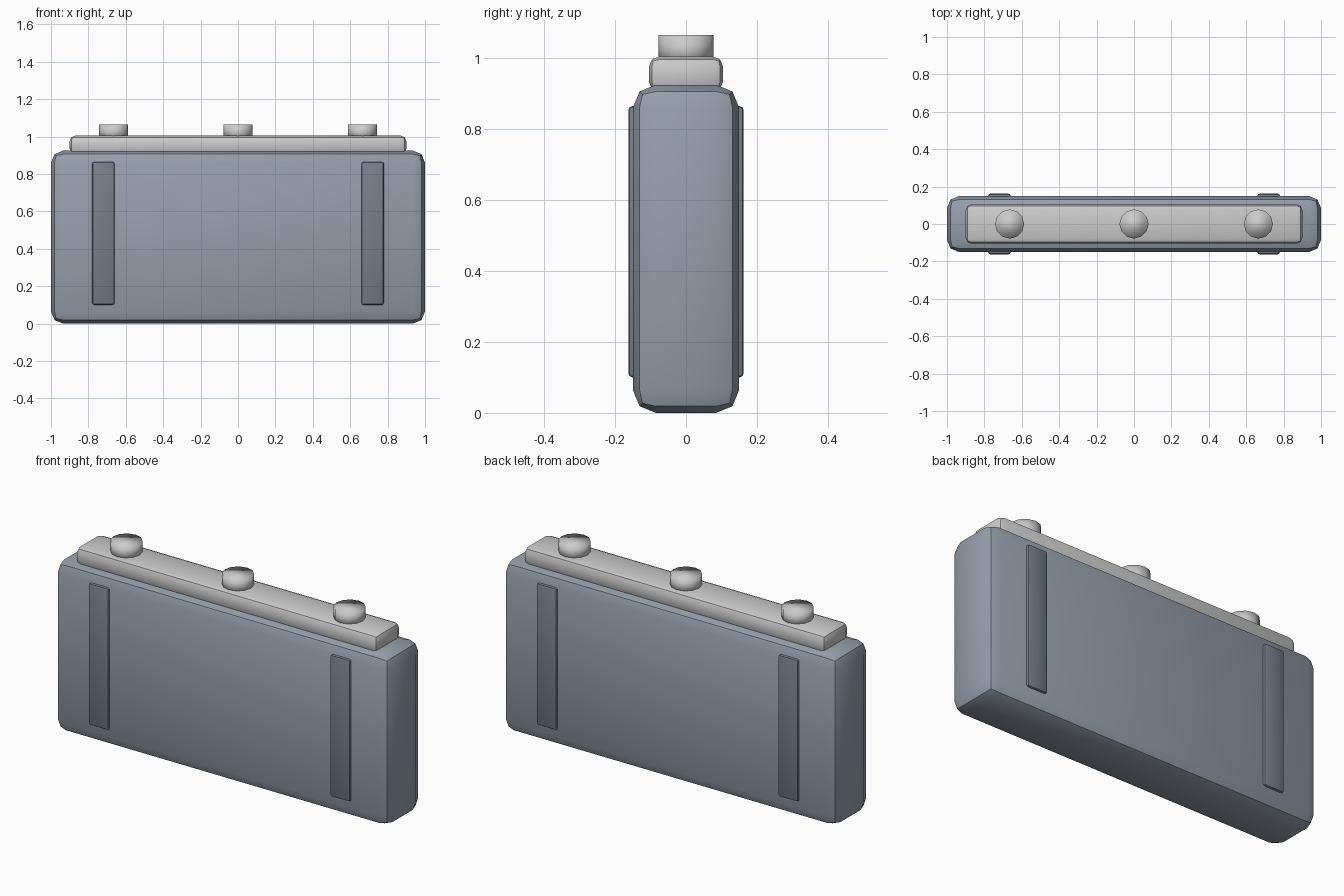
import bpy

if "Cube" in bpy.data.objects:
    bpy.data.objects.remove(bpy.data.objects["Cube"])


def material(name, rgb):
    m = bpy.data.materials.new(name)
    m.diffuse_color = (*rgb, 1.0)
    m.use_nodes = True
    m.node_tree.nodes["Principled BSDF"].inputs["Base Color"].default_value = m.diffuse_color
    return m


def block(name, x, y, z, bevel, mat=None):
    """Bevelled box from (min, max) ranges."""
    lo, hi = zip(x, y, z)
    bpy.ops.mesh.primitive_cube_add(size=1, location=[(a + b) / 2 for a, b in zip(lo, hi)])
    ob = bpy.context.object
    ob.name = name
    ob.scale = [b - a for a, b in zip(lo, hi)]
    bpy.ops.object.transform_apply(location=False, rotation=False, scale=True)
    mod = ob.modifiers.new("bevel", 'BEVEL')
    mod.width = bevel
    mod.segments = 2
    bpy.ops.object.modifier_apply(modifier=mod.name)
    bpy.ops.object.shade_smooth_by_angle()
    if mat:
        ob.data.materials.append(mat)
    return ob


slate = material("slate", (0.30, 0.35, 0.41))
dark_slate = material("dark_slate", (0.18, 0.215, 0.255))

# Main case and lid
block("case", (-1, 1), (-0.15, 0.15), (0, 0.925), 0.065, slate)
block("lid", (-0.9, 0.9), (-0.105, 0.105), (0.905, 1.005), 0.03)

# Vertical ribs, front and back
for side, sy in (("front", -1), ("back", 1)):
    for end, sx in (("left", -1), ("right", 1)):
        block(f"{side}_rib_{end}",
              sorted((0.66 * sx, 0.78 * sx)),
              sorted((0.138 * sy, 0.1625 * sy)),
              (0.10, 0.865), 0.012, dark_slate)

# Filler caps along the lid, softly shaded all over
for name, x in (("left", -0.665), ("middle", 0), ("right", 0.665)):
    bpy.ops.mesh.primitive_cylinder_add(vertices=12, radius=0.078, depth=0.08,
                                        location=(x, 0, 1.025))
    cap = bpy.context.object
    cap.name = f"cap_{name}"
    bpy.ops.object.shade_smooth()
